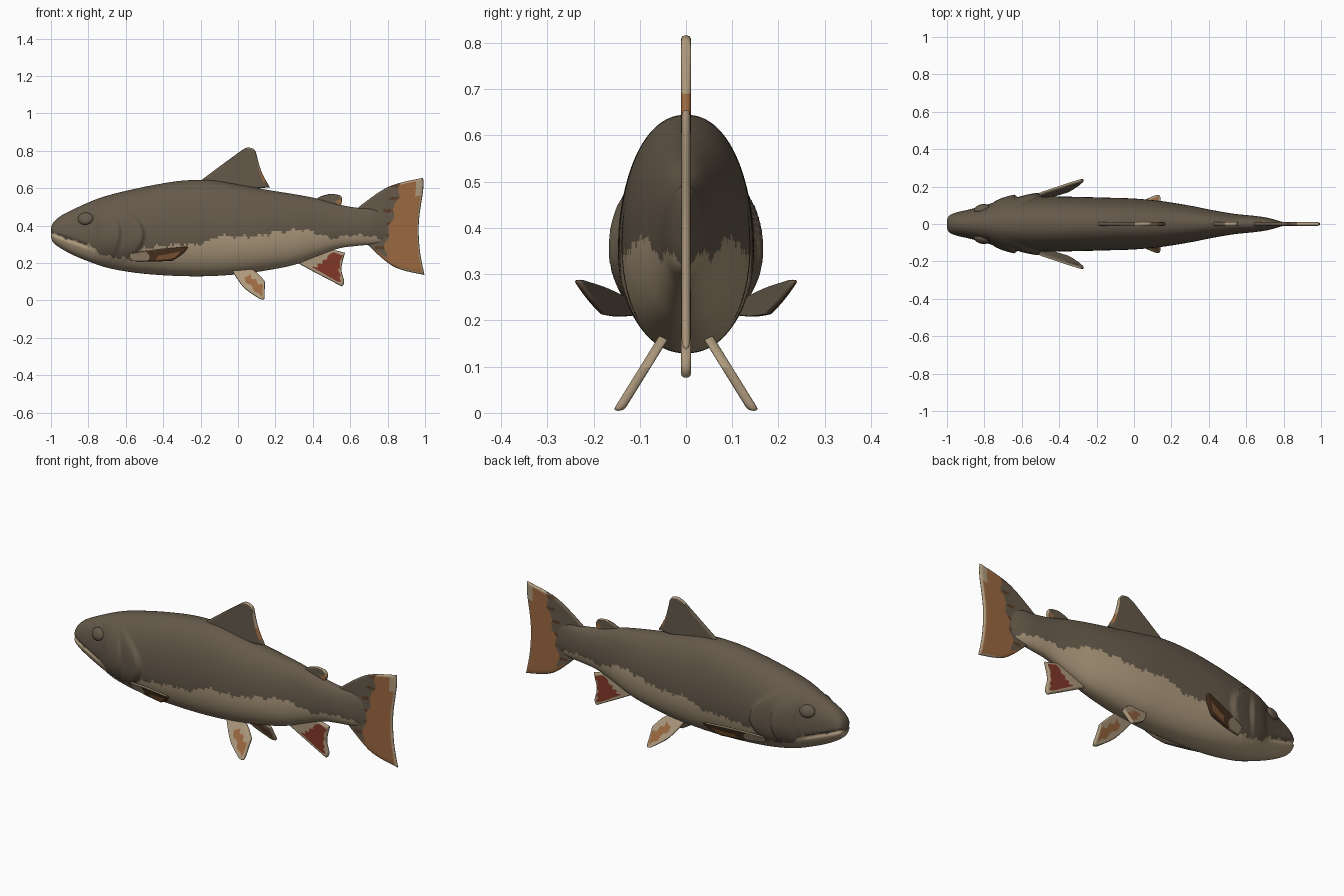
import bpy, bmesh, math

if "Cube" in bpy.data.objects:
    bpy.data.objects.remove(bpy.data.objects["Cube"])


def material(name, rgb):
    m = bpy.data.materials.new(name)
    m.use_nodes = True
    m.diffuse_color = (*rgb, 1)
    m.node_tree.nodes["Principled BSDF"].inputs["Base Color"].default_value = (*rgb, 1)
    return m


PALETTE = [material("olive_brown", (.13, .1, .068)),
           material("cream", (.42, .32, .205)),
           material("burnt_orange", (.33, .14, .052)),
           material("brick_red", (.22, .04, .022)),
           material("dark_brown", (.1, .045, .02))]
OLIVE, CREAM, ORANGE, RED, BROWN = range(5)


def smooth_at(rows, t):
    """Catmull-Rom sample through tuples, t from 0 to 1."""
    s = min(max(t, 0), 1) * (len(rows) - 1)
    i = min(int(s), len(rows) - 2)
    f = s - i
    a, b, c, d = (rows[min(max(k, 0), len(rows) - 1)] for k in range(i - 1, i + 3))
    return [q + .5 * f * (r - p + f * (2 * p - 5 * q + 4 * r - w + f * (3 * (q - r) + w - p)))
            for p, q, r, w in zip(a, b, c, d)]


def linear_at(points, x):
    for (x0, z0), (x1, z1) in zip(points, points[1:]):
        if x <= x1:
            return z0 + (z1 - z0) * (x - x0) / (x1 - x0)
    return points[-1][1]


def finish(bm, name):
    bmesh.ops.remove_doubles(bm, verts=bm.verts, dist=.00005)
    bmesh.ops.recalc_face_normals(bm, faces=bm.faces)
    for f in bm.faces:
        f.smooth = True
    mesh = bpy.data.meshes.new(name)
    bm.to_mesh(mesh)
    bm.free()
    for m in PALETTE:
        mesh.materials.append(m)
    obj = bpy.data.objects.new(name, mesh)
    bpy.context.collection.objects.link(obj)
    return obj


# Body stations: x, back height, belly height, half width
STATIONS = [(-1, .385, .34, .022), (-.988, .415, .31, .046), (-.95, .45, .28, .062),
            (-.88, .487, .242, .078), (-.79, .528, .205, .102), (-.7, .56, .175, .128),
            (-.58, .59, .152, .142), (-.45, .617, .138, .147), (-.3, .64, .13, .145),
            (-.15, .643, .13, .141), (0, .62, .14, .136), (.15, .592, .16, .122),
            (.3, .568, .19, .098), (.42, .545, .235, .074), (.54, .512, .278, .054),
            (.64, .495, .292, .044), (.72, .49, .3, .032), (.8, .46, .32, .009)]

# Height of the pale belly boundary along the body
BELLY_LINE = [(-1, .365), (-.9, .325), (-.8, .3), (-.72, .24), (-.6, .22), (-.5, .28),
              (-.3, .3), (-.2, .3), (-.1, .345), (.1, .34), (.2, .362), (.36, .38),
              (.5, .33), (.6, .35), (.72, .345), (.82, .29)]


def plate(x, z, edge, length):
    """Raised skin plate that swells toward a sharp rear edge."""
    d = edge - x
    fade = max(0, 1 - ((z - .365) / .17) ** 2)
    if d > 0:
        return fade * max(0, 1 - d / length) ** .6
    return fade * max(0, 1 + d / .012)


def relief(x, z):
    gill = plate(x, z, -.51 - 5 * (z - .35) ** 2, .12)
    cheek = plate(x, z, -.635 - 2 * (z - .36) ** 2, .12)
    mouth = 0
    if x < -.76:
        mouth = math.exp(-((z - .36 + .36 * (x + 1)) / .009) ** 2) * min(1, (-.76 - x) / .06)
    return .022 * max(gill, cheek * .95) - .01 * mouth


def build_body():
    bm = bmesh.new()
    length_steps, around = 240, 112
    rings = []
    for i in range(length_steps + 1):
        x, top, low, half = smooth_at(STATIONS, i / length_steps)
        centre = low + .45 * (top - low)
        ring = []
        for k in range(around):
            a = math.tau * k / around
            c, s = math.cos(a), math.sin(a)
            y = half * math.copysign(abs(c) ** .92, c)
            z = centre + (top - centre if s > 0 else centre - low) * math.copysign(abs(s) ** .95, s)
            y += relief(x, z) * c * min(1, half / .05)
            ring.append(bm.verts.new((x, y, z)))
        rings.append(ring)
    for r0, r1 in zip(rings, rings[1:]):
        for k in range(around):
            n = (k + 1) % around
            bm.faces.new((r0[k], r0[n], r1[n], r1[k]))
    bm.faces.new(rings[0])
    bm.faces.new(rings[-1])
    for f in bm.faces:
        x, y, z = f.calc_center_median()
        ragged = .006 * math.sin(70 * x) + .005 * math.sin(173 * x + 1)
        f.material_index = CREAM if z < linear_at(BELLY_LINE, x) + ragged else OLIVE
    finish(bm, "body")


def build_fin(name, ribs, thick, place, paint, n=44):
    """Two skins between ribs (base, middle, outer points) meeting at a round rim."""
    bm = bmesh.new()
    for skin in (1, -1):
        grid = []
        for i in range(n + 1):
            u = i / n
            r = smooth_at(ribs, u)
            row = []
            for j in range(n + 1):
                v = j / n
                x, z = smooth_at([r[:2], r[2:4], r[4:]], v)
                e = min(1, min(u, 1 - u, v, 1 - v) / .09)
                off = skin * thick * math.sqrt(max(0, 1 - (1 - e) ** 2))
                row.append(bm.verts.new(place(x, z, off)))
            grid.append(row)
        for i in range(n):
            for j in range(n):
                f = bm.faces.new((grid[i][j], grid[i + 1][j], grid[i + 1][j + 1], grid[i][j + 1]))
                x, y, z = f.calc_center_median()
                f.material_index = paint(x, z, (i + .5) / n, (j + .5) / n, skin)
    finish(bm, name)


def upright(x, z, off):
    return (x, off, z)


def paint_tail(x, z, u, v, skin):
    start = .79 + .25 * max(0, z - .3) + .008 * math.sin(60 * z)
    if x < start - .05 * (u > .9):
        spot = x > start - .05 and math.sin(95 * z) > .75
        return BROWN if spot else OLIVE
    if v > .95 or (v > .86 and u < .3) or ((u < .07 or u > .97) and v > .6):
        return CREAM
    return ORANGE


def paint_dorsal(x, z, u, v, skin):
    if u > .93 and v > .2:
        return ORANGE if v < .5 else CREAM
    return CREAM if v > .95 else OLIVE


def paint_adipose(x, z, u, v, skin):
    return CREAM if v > .93 else ORANGE if u > .55 and v > .5 else OLIVE


def paint_anal(x, z, u, v, skin):
    wave = .03 * math.sin(30 * u)
    return RED if .17 < u < .9 and .36 + wave < v < .87 + wave else CREAM


def paint_pelvic(x, z, u, v, skin):
    wave = .05 * math.sin(25 * v)
    return ORANGE if .3 + wave < u < .72 + wave and .35 < v < .88 else CREAM


def paint_pectoral(x, z, u, v, skin):
    if skin < 0:
        return OLIVE
    if u < .08 or v < .35:
        return CREAM
    return ORANGE if .45 < u < .8 and .45 < v < .85 else BROWN


build_body()

# Fins on the centre line
build_fin("tail_fin", [(.62, .48, .8, .605, .99, .656), (.64, .45, .8, .54, .99, .59),
                       (.66, .39, .8, .41, .967, .42), (.66, .34, .8, .29, .972, .27),
                       (.68, .31, .83, .182, .997, .136)], .01, upright, paint_tail, 64)
build_fin("dorsal_fin", [(-.22, .625, -.1, .715, .01, .795), (-.1, .6, -.02, .72, .045, .816),
                         (0, .59, .05, .71, .08, .812), (.17, .605, .125, .69, .095, .795)],
          .011, upright, paint_dorsal)
build_fin("adipose_fin", [(.4, .53, .44, .555, .49, .57), (.45, .52, .49, .545, .545, .562),
                          (.5, .505, .53, .52, .557, .535), (.51, .5, .535, .505, .55, .512)],
          .01, upright, paint_adipose, 24)
build_fin("anal_fin", [(.3, .21, .42, .145, .555, .075), (.36, .23, .46, .17, .568, .1),
                       (.42, .25, .49, .21, .553, .17), (.47, .28, .53, .265, .572, .255)],
          .011, upright, paint_anal)

# Paired fins and eyes
PELVIC = [(-.04, .17, .03, .07, .115, .008), (-.01, .18, .06, .09, .14, .008),
          (.02, .18, .08, .11, .143, .06), (.06, .18, .11, .14, .145, .1)]
PECTORAL = [(-.58, .25, -.45, .272, -.29, .288), (-.58, .235, -.42, .25, -.268, .282),
            (-.58, .225, -.42, .225, -.3, .245), (-.57, .21, -.45, .208, -.35, .212)]
for side, word in ((1, "back"), (-1, "front")):
    build_fin("pelvic_fin_" + word, PELVIC, .012,
              lambda x, z, off: (x, side * (.05 + .62 * (.16 - z) + off), z), paint_pelvic)
    build_fin("pectoral_fin_" + word, PECTORAL, .009,
              lambda x, z, off: (x, side * (.14 + .27 * (x + .5) + .5 * (z - .22) + off), z),
              paint_pectoral)
    bm = bmesh.new()
    bmesh.ops.create_uvsphere(bm, u_segments=24, v_segments=16, radius=1)
    eye = finish(bm, "eye_" + word)
    eye.scale = (.042, .02, .034)
    eye.location = (-.815, side * .083, .437)
    eye.rotation_euler = (side * .35, 0, side * .28)
